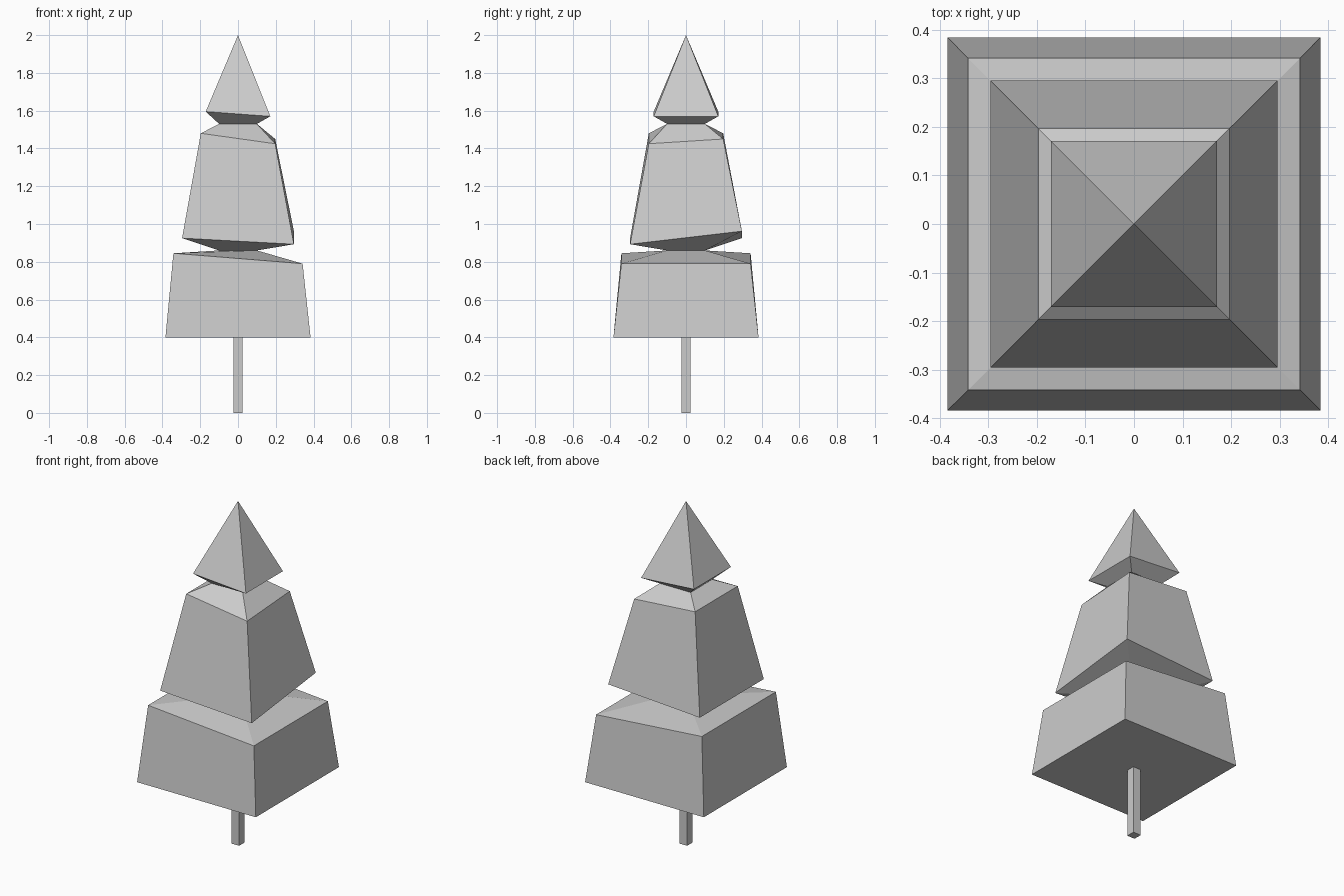
import bpy
import bmesh

cube = bpy.data.objects.get("Cube")
if cube:
    bpy.data.objects.remove(cube, do_unlink=True)

grey = bpy.data.materials.new("plain_grey")
grey.use_nodes = True
colour = (0.6, 0.6, 0.6, 1)
grey.diffuse_color = colour
grey.node_tree.nodes["Principled BSDF"].inputs["Base Color"].default_value = colour

# Corner order of every square ring: front right, front left, back left, back right
CORNERS = ((-1, -1), (1, -1), (1, 1), (-1, 1))


def loft(name, rings, apex=None):
    """Bridge square rings of (half width, four corner heights); cap the ends."""
    bm = bmesh.new()
    loops = [[bm.verts.new((sx * w, sy * w, z)) for (sx, sy), z in zip(CORNERS, heights)]
             for w, heights in rings]
    for low, high in zip(loops, loops[1:]):
        for i in range(4):
            j = (i + 1) % 4
            bm.faces.new((low[i], low[j], high[j], high[i]))
    bm.faces.new(loops[0][::-1])
    if apex is None:
        bm.faces.new(loops[-1])
    else:
        tip = bm.verts.new((0, 0, apex))
        for i in range(4):
            bm.faces.new((loops[-1][i], loops[-1][(i + 1) % 4], tip))
    bmesh.ops.recalc_face_normals(bm, faces=bm.faces)
    mesh = bpy.data.meshes.new(name)
    bm.to_mesh(mesh)
    bm.free()
    mesh.materials.append(grey)
    obj = bpy.data.objects.new(name, mesh)
    bpy.context.collection.objects.link(obj)
    return obj


def level(z):
    return (z,) * 4


# Trunk
loft("trunk", [(0.025, level(0)), (0.025, level(0.4))])

# Foliage: three tiers with uneven rims, pinched at two narrow waists
loft("foliage", [
    (0.384, level(0.4)),
    (0.342, (0.845, 0.79, 0.79, 0.845)),
    (0.1, level(0.86)),
    (0.296, (0.925, 0.893, 0.962, 0.925)),
    (0.197, (1.48, 1.425, 1.45, 1.48)),
    (0.1, level(1.53)),
    (0.171, (1.595, 1.57, 1.57, 1.595)),
], apex=2.0)
